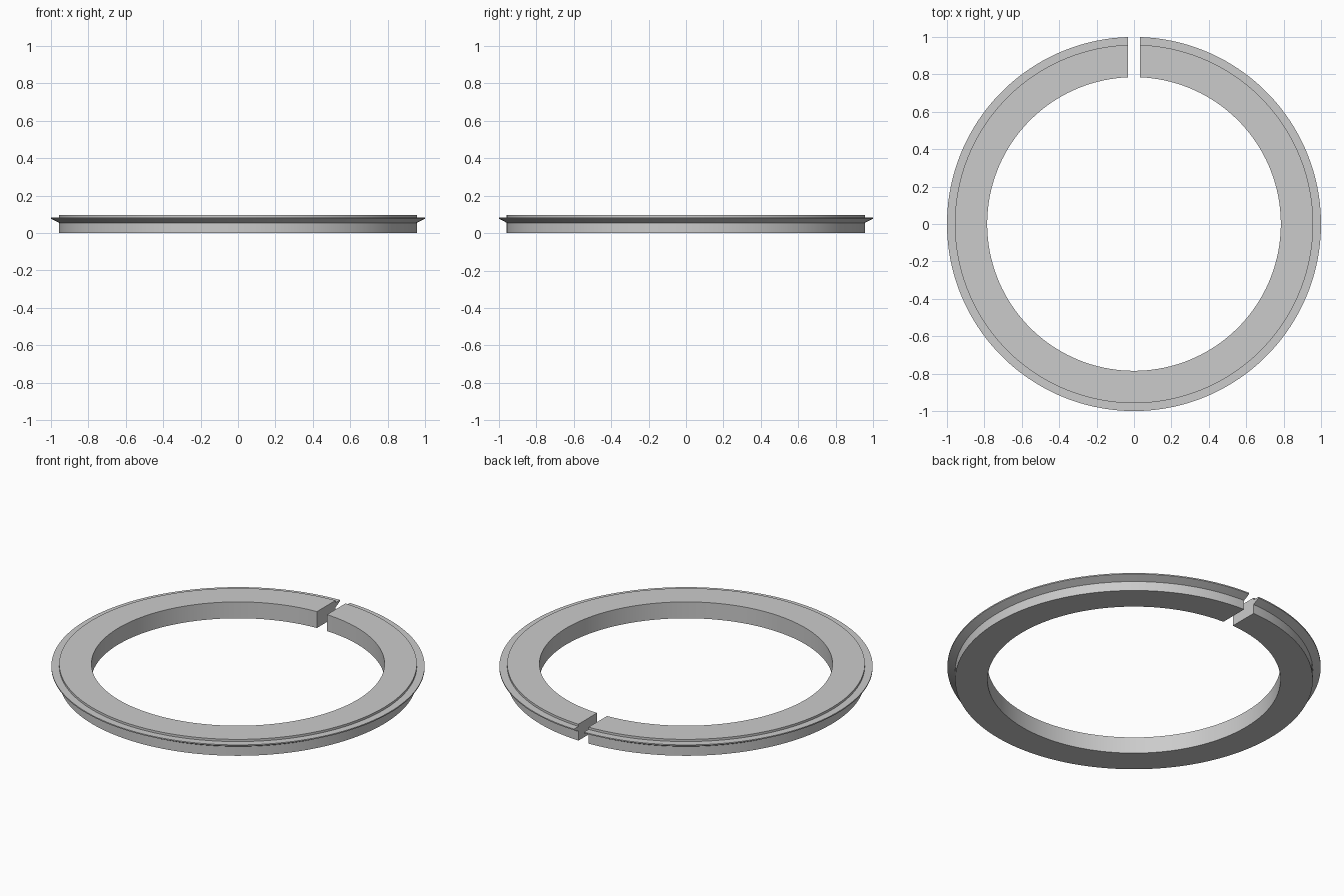
import bpy, bmesh, math

cube = bpy.data.objects.get("Cube")
if cube:
    bpy.data.objects.remove(cube, do_unlink=True)

SEGMENTS = 144
HALF_GAP = 0.033

# Cross-section as (radius, height): body with a thin tapered lip
PROFILE = [(0.785, 0.0), (0.958, 0.0), (0.958, 0.055), (1.0, 0.077),
           (1.0, 0.084), (0.958, 0.084), (0.958, 0.097), (0.785, 0.097)]

grey = bpy.data.materials.new("plain grey")
grey.use_nodes = True
colour = (0.6, 0.6, 0.6, 1)
grey.diffuse_color = colour
grey.node_tree.nodes["Principled BSDF"].inputs["Base Color"].default_value = colour


def ring_point(radius, height, t):
    """Point along the ring, with both ends cut parallel to the gap."""
    start = math.asin(HALF_GAP / radius)
    angle = start + t * (math.tau - 2 * start)
    return radius * math.sin(angle), radius * math.cos(angle), height


# Sweep the cross-section around, leaving the gap at the back
bm = bmesh.new()
rows = [[bm.verts.new(ring_point(r, z, i / SEGMENTS)) for r, z in PROFILE]
        for i in range(SEGMENTS + 1)]
count = len(PROFILE)
for a, b in zip(rows, rows[1:]):
    for j in range(count):
        k = (j + 1) % count
        bm.faces.new((a[j], a[k], b[k], b[j]))

# Flat cut ends
bm.faces.new(rows[0])
bm.faces.new(rows[-1])
bmesh.ops.recalc_face_normals(bm, faces=bm.faces[:])

mesh = bpy.data.meshes.new("split_ring")
bm.to_mesh(mesh)
bm.free()
mesh.materials.append(grey)
ring = bpy.data.objects.new("split_ring", mesh)
bpy.context.collection.objects.link(ring)

# Smooth round walls with crisp edges
bpy.ops.object.select_all(action='DESELECT')
ring.select_set(True)
bpy.context.view_layer.objects.active = ring
bpy.ops.object.shade_smooth_by_angle(angle=math.radians(20))
